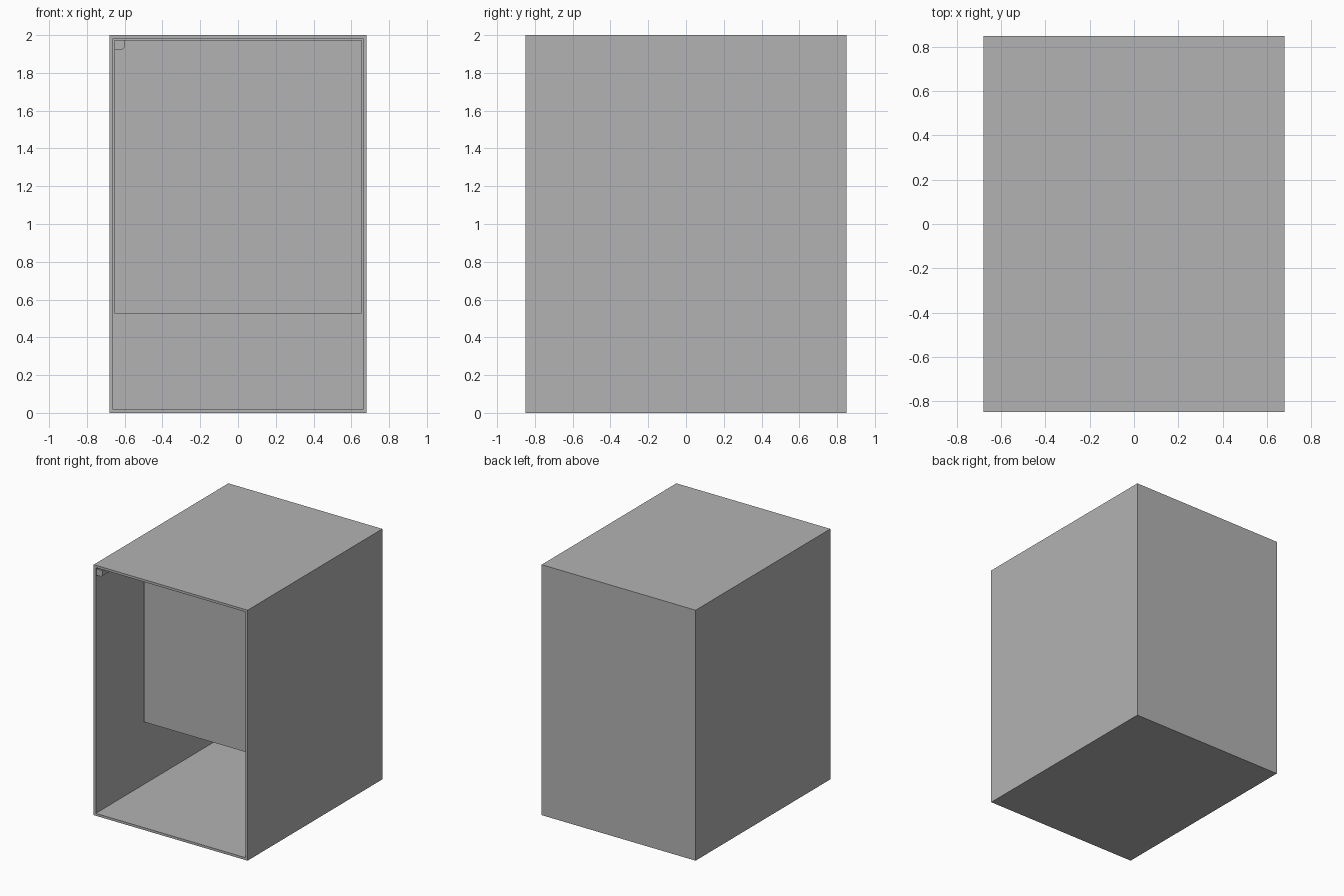
import bpy, bmesh, math

cube = bpy.data.objects.get("Cube")
if cube:
    bpy.data.objects.remove(cube, do_unlink=True)

W, D, H, WALL = 1.36, 1.70, 2.0, 0.027
PANEL_Y = -0.256      # front face of the hanging partition
PANEL_Z = 0.525       # lower edge of the partition

grey = bpy.data.materials.new("plain grey")
grey.use_nodes = True
colour = (0.45, 0.45, 0.45, 1)
grey.diffuse_color = colour
grey.node_tree.nodes["Principled BSDF"].inputs["Base Color"].default_value = colour


def finish(name, bm):
    bmesh.ops.recalc_face_normals(bm, faces=bm.faces)
    mesh = bpy.data.meshes.new(name)
    bm.to_mesh(mesh)
    bm.free()
    mesh.materials.append(grey)
    obj = bpy.data.objects.new(name, mesh)
    bpy.context.collection.objects.link(obj)
    return obj


def box(lo, hi):
    bm = bmesh.new()
    bmesh.ops.create_cube(bm, size=1)
    for v in bm.verts:
        v.co = [lo[i] if v.co[i] < 0 else hi[i] for i in range(3)]
    return bm


# Open-fronted cabinet: inset the front face and push it back to the rear wall
bm = box((-W / 2, -D / 2, 0), (W / 2, D / 2, H))
front = min(bm.faces, key=lambda f: f.calc_center_median().y)
bmesh.ops.inset_individual(bm, faces=[front], thickness=WALL)
inner = bmesh.ops.extrude_discrete_faces(bm, faces=[front])["faces"][0]
for v in inner.verts:
    v.co.y = D / 2 - WALL
finish("cabinet_shell", bm)

# Partition hanging from the roof, leaving a gap above the floor
inside = W / 2 - WALL
finish("hanging_partition", box((-inside, PANEL_Y, PANEL_Z),
                                (inside, PANEL_Y + WALL, H - WALL)))

# Rounded duct in the upper corner, running from the opening to the partition
left, right, top, bottom, r = -inside, -0.60, H - WALL, 1.922, 0.022
profile = [(left, top), (left, bottom)]
for i in range(7):
    a = -math.pi / 2 + i * math.pi / 12
    profile.append((right - r + r * math.cos(a), bottom + r + r * math.sin(a)))
profile.append((right, top))
bm = bmesh.new()
face = bm.faces.new([bm.verts.new((x, -D / 2, z)) for x, z in profile])
ext = bmesh.ops.extrude_face_region(bm, geom=[face])["geom"]
for v in ext:
    if isinstance(v, bmesh.types.BMVert):
        v.co.y = PANEL_Y
finish("corner_duct", bm)
